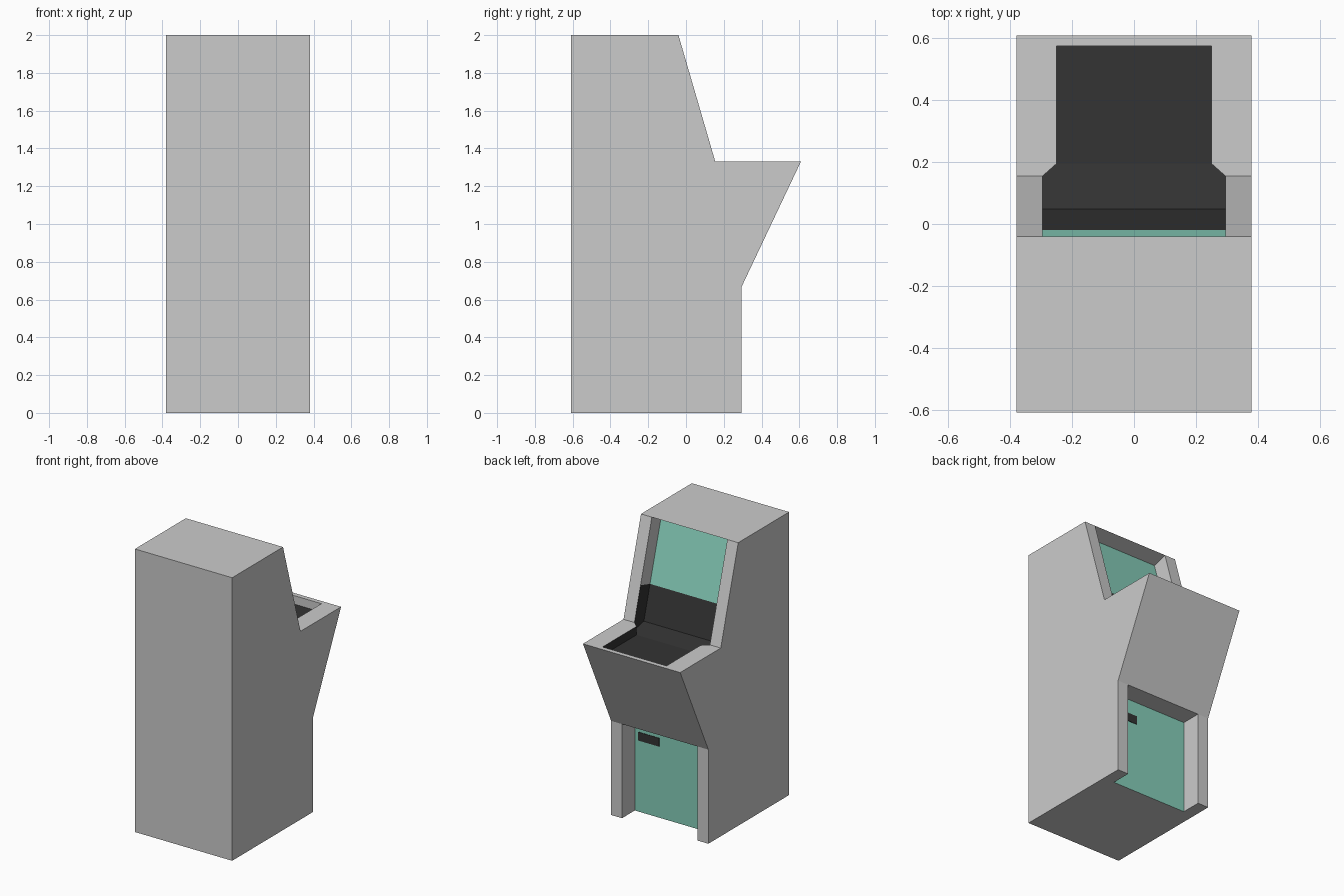
import bpy, bmesh
from mathutils import Vector

if "Cube" in bpy.data.objects:
    bpy.data.objects.remove(bpy.data.objects["Cube"])


def material(name, color):
    m = bpy.data.materials.new(name)
    m.diffuse_color = (*color, 1)
    m.use_nodes = True
    m.node_tree.nodes["Principled BSDF"].inputs["Base Color"].default_value = m.diffuse_color
    return m


teal = material("teal", (0.24, 0.62, 0.49))
dark = material("dark", (0.033, 0.033, 0.033))
GREY, TEAL, DARK = 0, 1, 2
bm = bmesh.new()


def face(pts, mat):
    bm.faces.new([bm.verts.new(p) for p in pts]).material_index = mat


def flip(pts):
    return [(-x, y, z) for x, y, z in reversed(pts)]


def at(x, *yz):
    """Place profile points (y, z) at a given x."""
    return [(x, p[0], p[1]) for p in yz]


def across(half, mat=GREY):
    """One symmetric face from the outline of its right half."""
    face(half + flip(half), mat)


def pair(pts, mat=GREY):
    """A face on the right and its mirror image on the left."""
    face(pts, mat)
    face(flip(pts), mat)


W, I, C = 0.38, 0.295, 0.25            # half widths: cabinet, recess, control well

# Side profile points (y, z)
back_low, back_top = Vector((-0.608, 0)), Vector((-0.608, 2))
toe, knee, lip = Vector((0.293, 0)), Vector((0.293, 0.665)), Vector((0.608, 1.33))
hinge, brow = Vector((0.155, 1.33)), Vector((-0.04, 2))
split = hinge.lerp(brow, 0.354)        # where the dark lining begins
inward = Vector((-0.106, -0.031))      # recess depth, square to the sloping front
s_low, s_mid, s_top = hinge + inward, split + inward, brow + inward
door_low, door_top = Vector((0.15, 0)), Vector((0.15, 0.665))
ramp_side, well_back = Vector((0.155, 1.278)), Vector((0.195, 1.27))
rim_back, rim_front = Vector((0.195, 1.33)), Vector((0.575, 1.33))
well_front = Vector((0.575, 1.27))

# Outer shell
pair(at(W, back_low, toe, knee, lip, hinge, brow, back_top))
across(at(W, back_low, back_top))
across(at(W, back_top, brow) + at(I, brow))
across(at(W, back_low, toe) + at(I, toe, door_low))
across(at(I, knee) + at(W, knee, lip))

# Coin door recess
pair(at(W, toe, knee) + at(I, knee, toe))
pair(at(I, toe, knee, door_top, door_low))
across(at(I, knee, door_top))
across(at(I, door_low, door_top), TEAL)

# Screen recess
pair(at(W, hinge, brow) + at(I, brow, split, hinge))
pair(at(I, split, brow, s_top, s_mid))
pair(at(I, hinge, split, s_mid, s_low, ramp_side), DARK)
across(at(I, brow, s_top))
across(at(I, s_mid, s_top), TEAL)
across(at(I, s_low, s_mid), DARK)

# Control deck rim and sunken well
across(at(W, lip, hinge) + at(I, hinge) + at(C, rim_back, rim_front))
across(at(I, s_low, ramp_side) + at(C, well_back), DARK)
across(at(C, well_back, well_front), DARK)
pair(at(I, hinge, ramp_side) + at(C, well_back, rim_back), DARK)
pair(at(C, rim_back, rim_front, well_front, well_back), DARK)
across(at(C, rim_front, well_front))

bmesh.ops.remove_doubles(bm, verts=bm.verts, dist=0.0005)
bmesh.ops.recalc_face_normals(bm, faces=bm.faces)
mesh = bpy.data.meshes.new("cabinet")
for m in (None, teal, dark):
    mesh.materials.append(m)
bm.to_mesh(mesh)
bm.free()
bpy.context.collection.objects.link(bpy.data.objects.new("cabinet", mesh))

# Coin slot on the door
bpy.ops.mesh.primitive_cube_add(size=1, location=(0.185, 0.15, 0.533))
slot = bpy.context.object
slot.name = "coin_slot"
slot.scale = (0.165, 0.006, 0.06)
slot.data.materials.append(dark)
